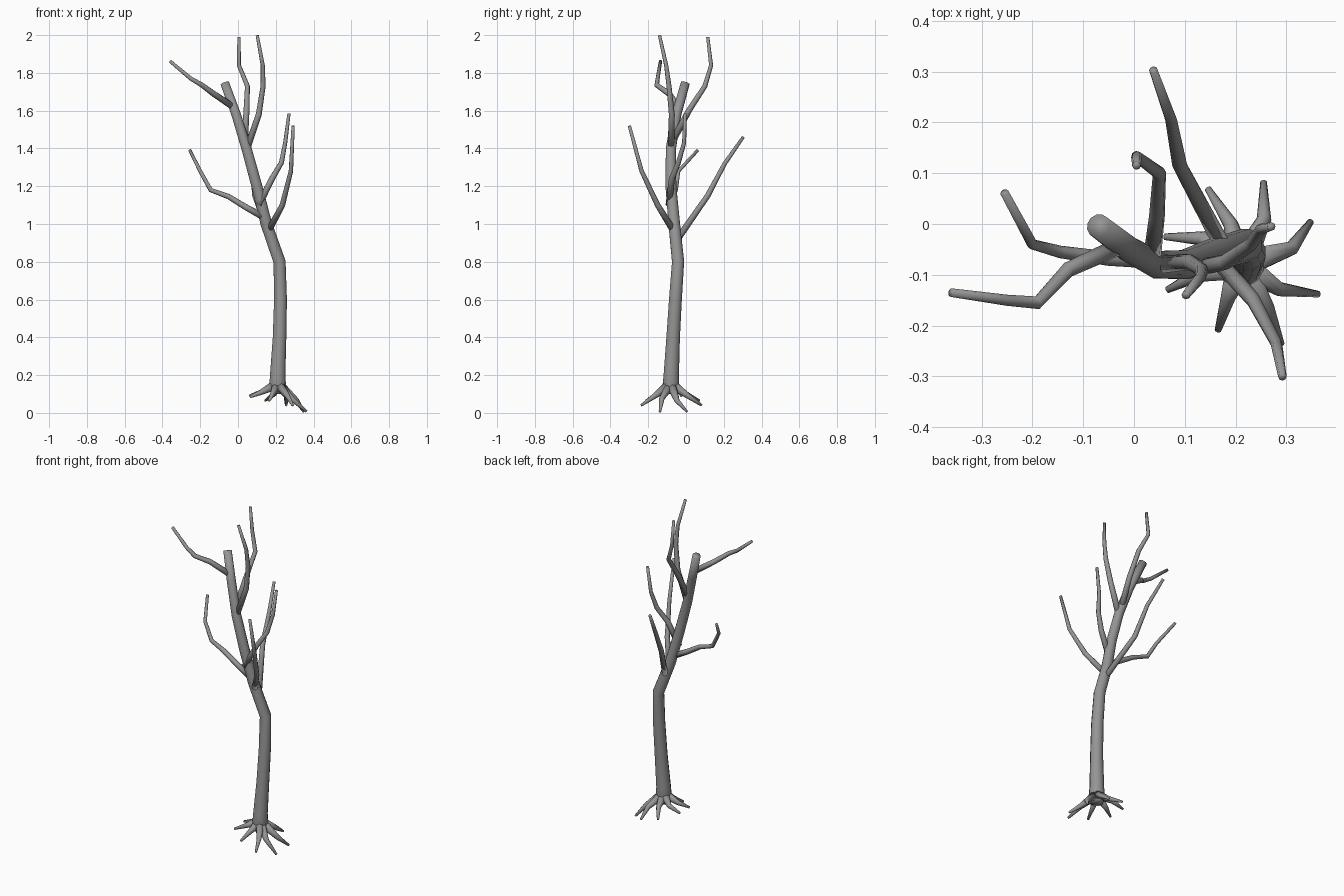
import bpy
import bmesh
import math
from mathutils import Vector

default_cube = bpy.data.objects.get("Cube")
if default_cube:
    bpy.data.objects.remove(default_cube, do_unlink=True)

bark = bpy.data.materials.new("grey_bark")
bark.use_nodes = True
bark_colour = (0.3, 0.3, 0.3, 1.0)
bark.diffuse_color = bark_colour
bark.node_tree.nodes["Principled BSDF"].inputs["Base Color"].default_value = bark_colour


def tube(name, path, radii, sides=10):
    """Sweep a tapering ring along a path, turning the ring at every bend."""
    points = [Vector(p) for p in path]
    last = len(points) - 1
    mesh = bpy.data.meshes.new(name)
    bm = bmesh.new()
    rings = []
    side_axis = None
    for i, point in enumerate(points):
        ahead = (points[min(i + 1, last)] - point).normalized()
        behind = (point - points[max(i - 1, 0)]).normalized()
        direction = (ahead + behind).normalized()
        if side_axis is None:
            side_axis = direction.orthogonal()
        # Carry the previous axis along so the tube does not twist
        side_axis = (side_axis - direction * side_axis.dot(direction)).normalized()
        other_axis = direction.cross(side_axis)
        ring = []
        for s in range(sides):
            angle = math.tau * s / sides
            offset = side_axis * math.cos(angle) + other_axis * math.sin(angle)
            ring.append(bm.verts.new(point + offset * radii[i]))
        rings.append(ring)
    for lower, upper in zip(rings, rings[1:]):
        for s in range(sides):
            t = (s + 1) % sides
            bm.faces.new((lower[s], lower[t], upper[t], upper[s]))
    bm.faces.new(list(reversed(rings[0])))
    bm.faces.new(rings[-1])
    for face in bm.faces:
        face.smooth = True
    bm.to_mesh(mesh)
    bm.free()
    mesh.materials.append(bark)
    obj = bpy.data.objects.new(name, mesh)
    bpy.context.collection.objects.link(obj)


def taper(start, end, count):
    """Evenly spaced radii from start to end."""
    return [start + (end - start) * i / (count - 1) for i in range(count)]


# Trunk: flared foot, upright lower half, leaning upper half
trunk_path = [
    (0.21, -0.08, 0.1), (0.21, -0.08, 0.14), (0.21, -0.078, 0.2),
    (0.22, -0.068, 0.4), (0.225, -0.056, 0.6), (0.22, -0.042, 0.8),
    (0.15, -0.062, 1.0), (0.1, -0.08, 1.2), (0.045, -0.08, 1.4),
    (-0.01, -0.05, 1.58), (-0.07, -0.004, 1.745),
]
trunk_radii = [0.038, 0.046, 0.042] + taper(0.037, 0.024, len(trunk_path) - 3)
tube("trunk", trunk_path, trunk_radii, sides=12)

# Branches: each path runs from inside the trunk to the tip
branches = {
    "lower_right_branch": [
        (0.13, -0.075, 1.04), (0.04, -0.072, 1.09), (-0.05, -0.068, 1.145),
        (-0.145, -0.055, 1.18), (-0.2, -0.04, 1.28), (-0.255, 0.062, 1.39)],
    "upper_right_branch": [
        (-0.025, -0.042, 1.62), (-0.13, -0.09, 1.69), (-0.19, -0.155, 1.735),
        (-0.25, -0.15, 1.77), (-0.36, -0.135, 1.862)],
    "top_back_branch": [
        (0.035, -0.07, 1.44), (0.045, 0.015, 1.6), (0.05, 0.1, 1.73),
        (0.005, 0.133, 1.84), (0.005, 0.115, 1.99)],
    "top_front_branch": [
        (0.045, -0.08, 1.39), (0.11, -0.075, 1.58), (0.133, -0.09, 1.73),
        (0.131, -0.105, 1.84), (0.102, -0.14, 1.998)],
    "left_branch": [
        (0.11, -0.09, 1.1), (0.18, -0.075, 1.24), (0.23, -0.04, 1.325),
        (0.25, -0.01, 1.43), (0.27, -0.005, 1.585)],
    "lower_front_branch": [
        (0.165, -0.07, 0.97), (0.235, -0.15, 1.1), (0.28, -0.235, 1.28),
        (0.292, -0.3, 1.52)],
    "lower_back_branch": [
        (0.175, -0.045, 0.92), (0.09, 0.115, 1.15), (0.073, 0.205, 1.32),
        (0.038, 0.303, 1.46)],
}
for name, path in branches.items():
    tube(name, path, taper(0.018, 0.0085, len(path)), sides=8)

# Roots: each has a bend and a tip, and spreads from the trunk foot
roots = {
    "right_root": [(0.135, -0.028, 0.115), (0.06, -0.025, 0.09)],
    "front_right_root": [(0.125, -0.1, 0.11), (0.065, -0.13, 0.085)],
    "back_right_root": [(0.19, 0.0, 0.1), (0.145, 0.07, 0.065)],
    "front_root": [(0.185, -0.145, 0.105), (0.165, -0.21, 0.065)],
    "back_root": [(0.256, 0.01, 0.09), (0.255, 0.083, 0.04)],
    "front_left_root": [(0.262, -0.165, 0.09), (0.29, -0.237, 0.04)],
    "left_root": [(0.285, -0.128, 0.075), (0.363, -0.138, 0.007)],
    "back_left_root": [(0.31, -0.048, 0.065), (0.348, 0.005, 0.007)],
}
foot = Vector((0.21, -0.08, 0.155))
for name, (bend, tip) in roots.items():
    start = foot.lerp(Vector(bend), 0.2)
    tube(name, [start, bend, tip], [0.026, 0.0145, 0.0065], sides=8)
